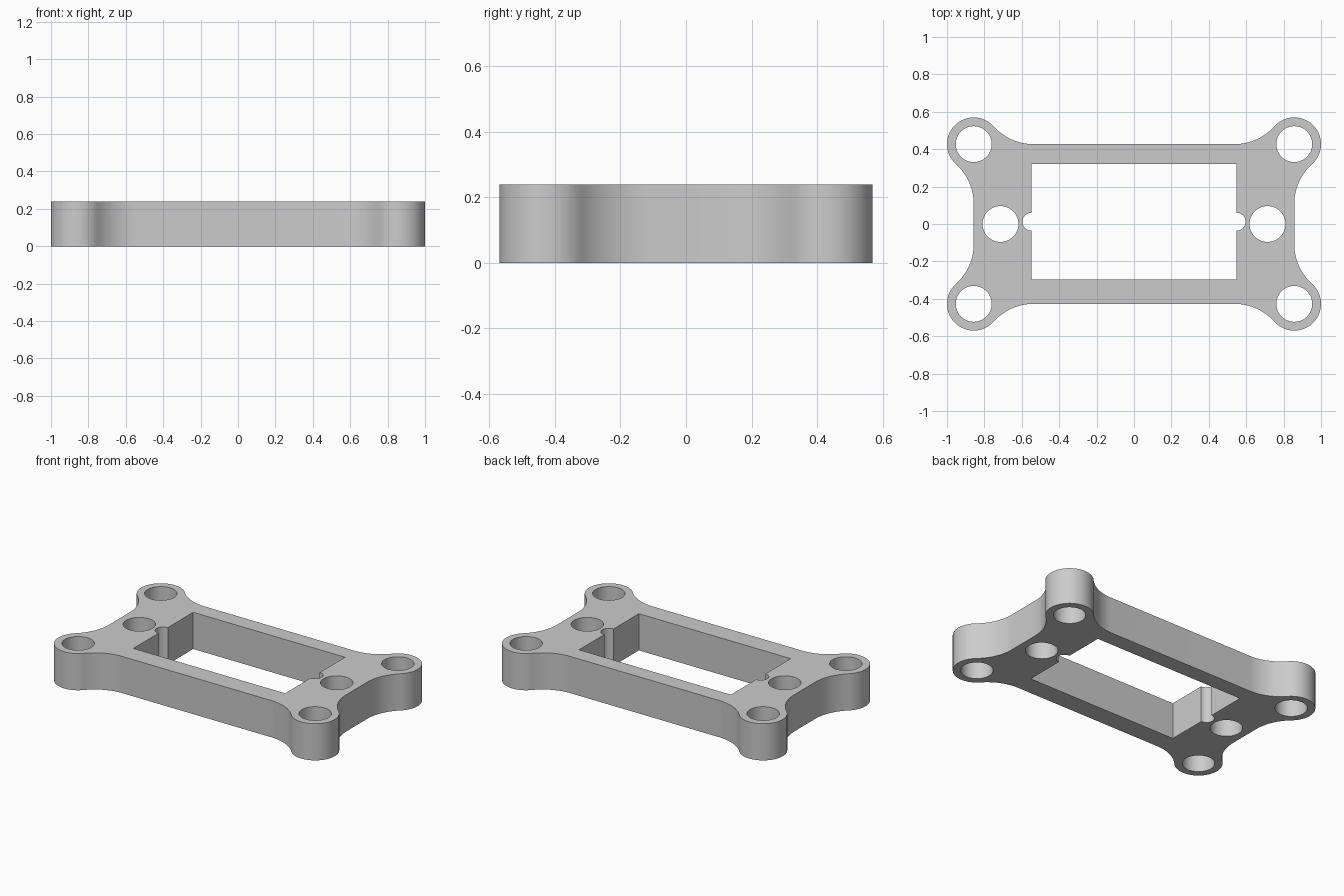
import bpy, bmesh
from math import pi, hypot, atan2, cos, sin, sqrt, radians

cube = bpy.data.objects.get("Cube")
if cube:
    bpy.data.objects.remove(cube, do_unlink=True)

HEIGHT = 0.24
LUG_X, LUG_Y, LUG_R = 0.857, 0.427, 0.143
FILLET = 2 * LUG_R
HOLE_R = 0.096
REACH = sqrt((FILLET + LUG_R) ** 2 - FILLET ** 2)   # lug centre to fillet centre along an edge


def arc(cx, cy, r, a0, a1, n):
    return [(cx + r * cos(a0 + (a1 - a0) * i / n),
             cy + r * sin(a0 + (a1 - a0) * i / n)) for i in range(n + 1)]


def circle(cx, cy, r, n=48):
    return arc(cx, cy, r, 0, 2 * pi, n)[:-1]


# One corner of the outline: side fillet, round lug, end fillet
tilt = atan2(FILLET, REACH)
corner = arc(LUG_X + FILLET, LUG_Y - REACH, FILLET, pi, pi / 2 + tilt, 16)
corner += arc(LUG_X, LUG_Y, LUG_R, tilt - pi / 2, pi - tilt, 40)[1:]
corner += arc(LUG_X - REACH, LUG_Y + FILLET, FILLET, -tilt, -pi / 2, 16)[1:]

# Mirror the corner round the plate, keeping the loop in order
outline = (corner + [(-x, y) for x, y in reversed(corner)]
           + [(-x, -y) for x, y in corner]
           + [(x, -y) for x, y in reversed(corner)])

# Central window with a round wire notch in each short wall
WX, WY, MID, NOTCH = 0.549, 0.309, 0.012, 0.048
window = [(WX, MID - WY)] + arc(WX, MID, NOTCH, -pi / 2, pi / 2, 16) + [(WX, MID + WY)]
window += [(-WX, MID + WY)] + arc(-WX, MID, NOTCH, pi / 2, 3 * pi / 2, 16) + [(-WX, MID - WY)]

# Four lug holes and two screw holes
loops = [outline, window]
for sx in (-1, 1):
    loops.append(circle(sx * 0.714, 0, HOLE_R))
    for sy in (-1, 1):
        loops.append(circle(sx * LUG_X, sy * LUG_Y, HOLE_R))

# Filled and extruded profile
profile = bpy.data.curves.new("mounting_plate", 'CURVE')
profile.dimensions = '2D'
profile.fill_mode = 'BOTH'
profile.extrude = HEIGHT / 2
for loop in loops:
    spline = profile.splines.new('POLY')
    spline.points.add(len(loop) - 1)
    for point, (x, y) in zip(spline.points, loop):
        point.co = (x, y, 0, 1)
    spline.use_cyclic_u = True

plate = bpy.data.objects.new("mounting_plate", profile)
bpy.context.collection.objects.link(plate)
for other in bpy.context.selected_objects:
    other.select_set(False)
plate.select_set(True)
bpy.context.view_layer.objects.active = plate
bpy.ops.object.convert(target='MESH')
plate = bpy.context.object

# Weld caps to walls and stand the plate on the ground
bm = bmesh.new()
bm.from_mesh(plate.data)
bmesh.ops.remove_doubles(bm, verts=bm.verts, dist=0.0001)
bmesh.ops.translate(bm, verts=bm.verts, vec=(0, 0, HEIGHT / 2))
bmesh.ops.recalc_face_normals(bm, faces=bm.faces)
bm.to_mesh(plate.data)
bm.free()
bpy.ops.object.shade_smooth_by_angle(angle=radians(30))

# Plain grey plastic
grey = bpy.data.materials.new("light_grey")
grey.use_nodes = True
color = (0.6, 0.6, 0.6, 1)
grey.diffuse_color = color
grey.node_tree.nodes["Principled BSDF"].inputs["Base Color"].default_value = color
plate.data.materials.clear()
plate.data.materials.append(grey)
